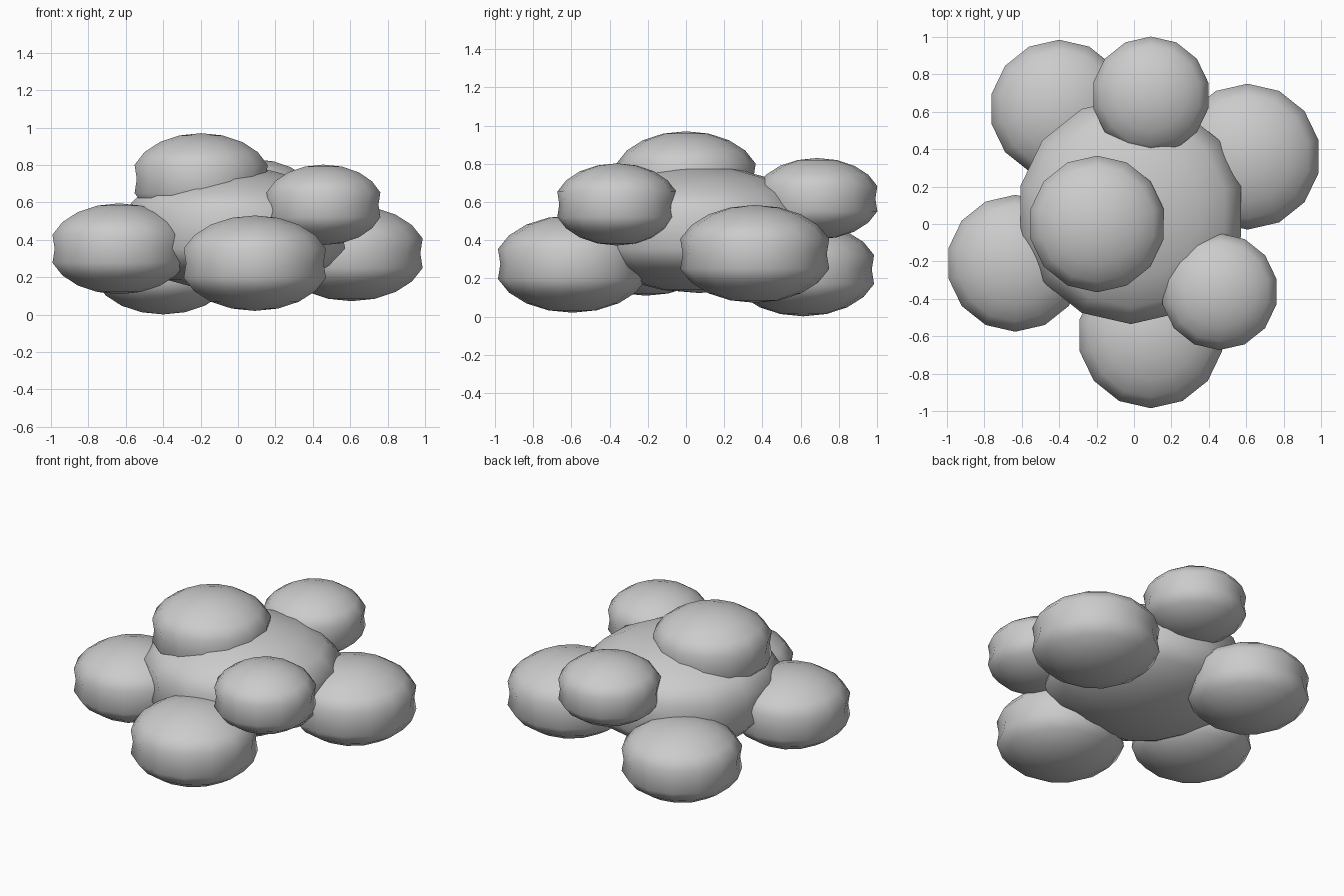
import bpy, bmesh
from math import sin, cos, pi

if "Cube" in bpy.data.objects:
    bpy.data.objects.remove(bpy.data.objects["Cube"])

SIDES, RINGS = 14, 10


def pinched_lobe(name, x, y, z, radius, half_height):
    """Squashed sphere with a shallow groove round its equator; radius is the widest ring."""
    full = radius / cos(pi / RINGS)
    bm = bmesh.new()
    bmesh.ops.create_uvsphere(bm, u_segments=SIDES, v_segments=RINGS, radius=1)
    for v in bm.verts:
        k = 0.92 if abs(v.co.z) < 0.01 else 1.0   # equator groove
        v.co.x *= full * k
        v.co.y *= full * k
        v.co.z *= half_height
    for f in bm.faces:
        f.smooth = True
    mesh = bpy.data.meshes.new(name)
    bm.to_mesh(mesh)
    bm.free()
    ob = bpy.data.objects.new(name, mesh)
    ob.location = (x, y, z)
    bpy.context.collection.objects.link(ob)
    return ob


# Large central clump
pinched_lobe("central_clump", -0.017, 0.07, 0.455, 0.605, 0.332)

# Surrounding clumps: name, x, y, z, radius, half height
for args in [
    ("top_clump", -0.197, 0.0, 0.725, 0.365, 0.245),
    ("front_clump", 0.09, -0.595, 0.275, 0.39, 0.255),
    ("right_clump", 0.607, 0.36, 0.328, 0.39, 0.256),
    ("left_clump", -0.635, -0.21, 0.352, 0.366, 0.243),
    ("back_left_clump", -0.40, 0.615, 0.246, 0.37, 0.245),
    ("back_clump", 0.09, 0.687, 0.617, 0.315, 0.213),
    ("front_right_clump", 0.457, -0.362, 0.587, 0.312, 0.215),
]:
    pinched_lobe(*args)
